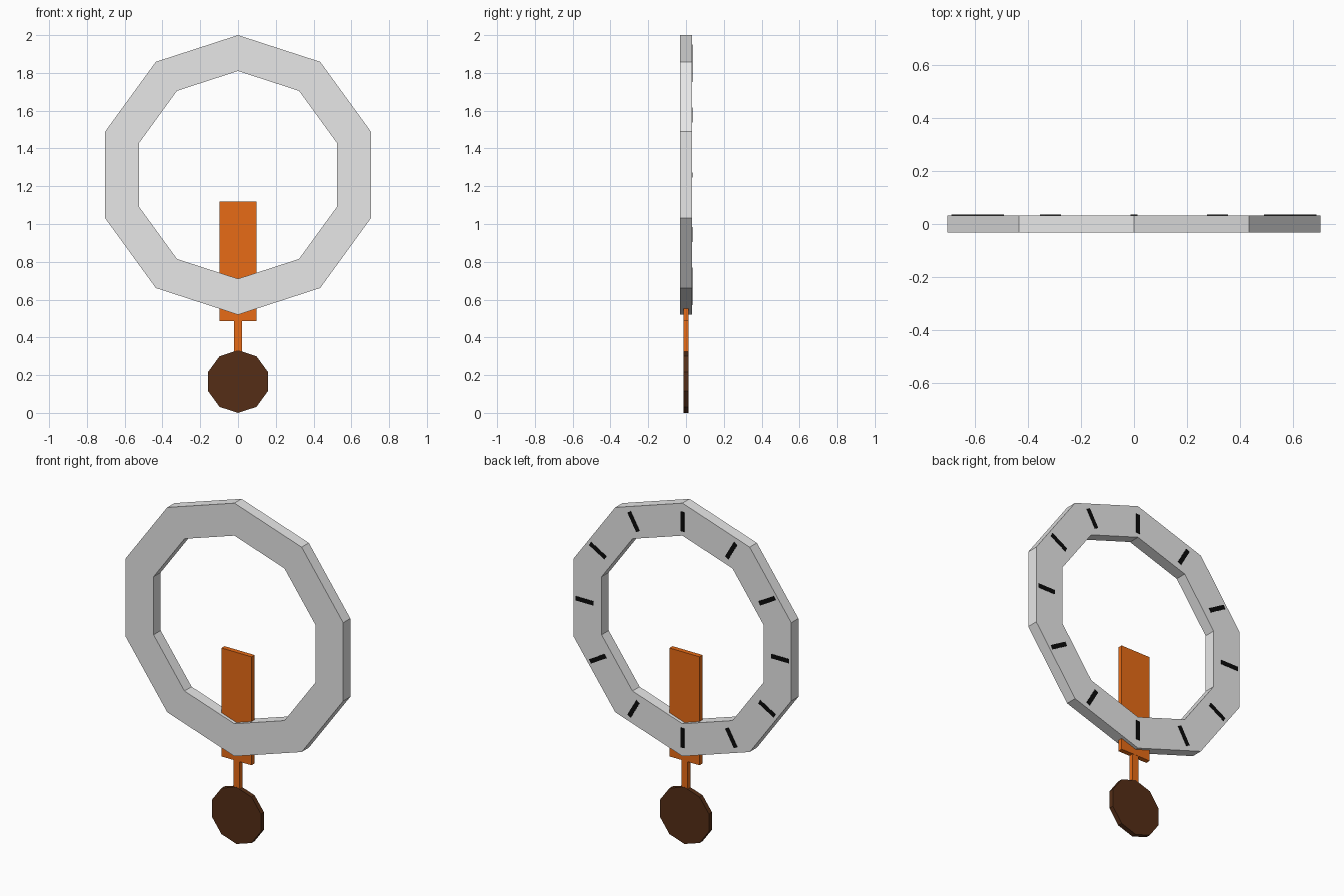
import bpy, bmesh, math
from mathutils import Matrix, Vector

if "Cube" in bpy.data.objects:
    bpy.data.objects.remove(bpy.data.objects["Cube"], do_unlink=True)


def material(name, colour):
    mat = bpy.data.materials.new(name)
    mat.use_nodes = True
    mat.diffuse_color = colour
    mat.node_tree.nodes["Principled BSDF"].inputs["Base Color"].default_value = colour
    return mat


grey = material("grey", (0.8, 0.8, 0.8, 1))
orange = material("orange wood", (0.82, 0.15, 0.008, 1))
brown = material("dark brown", (0.09, 0.027, 0.008, 1))
black = material("black", (0.003, 0.003, 0.003, 1))

SIDES = 10
RING_Z = 1.26
RING_DEPTH = 0.033


def finish(name, bm, mat):
    bmesh.ops.recalc_face_normals(bm, faces=bm.faces[:])
    mesh = bpy.data.meshes.new(name)
    bm.to_mesh(mesh)
    bm.free()
    mesh.materials.append(mat)
    obj = bpy.data.objects.new(name, mesh)
    bpy.context.collection.objects.link(obj)
    return obj


def box(name, centre, size, mat, turn=0):
    bm = bmesh.new()
    place = (Matrix.Translation(centre) @ Matrix.Rotation(turn, 4, 'Y')
             @ Matrix.Diagonal((*size, 1)))
    bmesh.ops.create_cube(bm, size=1, matrix=place)
    return finish(name, bm, mat)


def loop(bm, radius, y, z):
    # Upright decagon with one corner at the top
    angles = [math.tau * i / SIDES for i in range(SIDES)]
    return [bm.verts.new((radius * math.sin(a), y, z + radius * math.cos(a)))
            for a in angles]


def bridge(bm, a, b):
    for i in range(SIDES):
        j = (i + 1) % SIDES
        bm.faces.new((a[i], a[j], b[j], b[i]))


# Clock ring: square section swept round the decagon
bm = bmesh.new()
section = [(0.74, -RING_DEPTH), (0.74, RING_DEPTH), (0.55, RING_DEPTH), (0.55, -RING_DEPTH)]
loops = [loop(bm, r, y, RING_Z) for r, y in section]
for k in range(4):
    bridge(bm, loops[k], loops[(k + 1) % 4])
finish("clock_ring", bm, grey)

# Hour marks on the back of the ring
for hour in range(12):
    turn = math.tau * hour / 12
    out = Vector((math.sin(turn), 0, math.cos(turn))) * 0.632
    box(f"hour_mark_{hour + 1}", out + Vector((0, RING_DEPTH, RING_Z)),
        (0.025, 0.004, 0.115), black, turn)

# Hanging board and pendulum rod
box("pendulum_board", (0, 0, 0.803), (0.194, 0.028, 0.634), orange)
box("pendulum_rod", (0, 0, 0.405), (0.04, 0.026, 0.17), orange)

# Pendulum bob
bm = bmesh.new()
front = loop(bm, 0.166, -0.014, 0.166)
back = loop(bm, 0.166, 0.014, 0.166)
bridge(bm, front, back)
bm.faces.new(front)
bm.faces.new(back)
finish("pendulum_bob", bm, brown)
